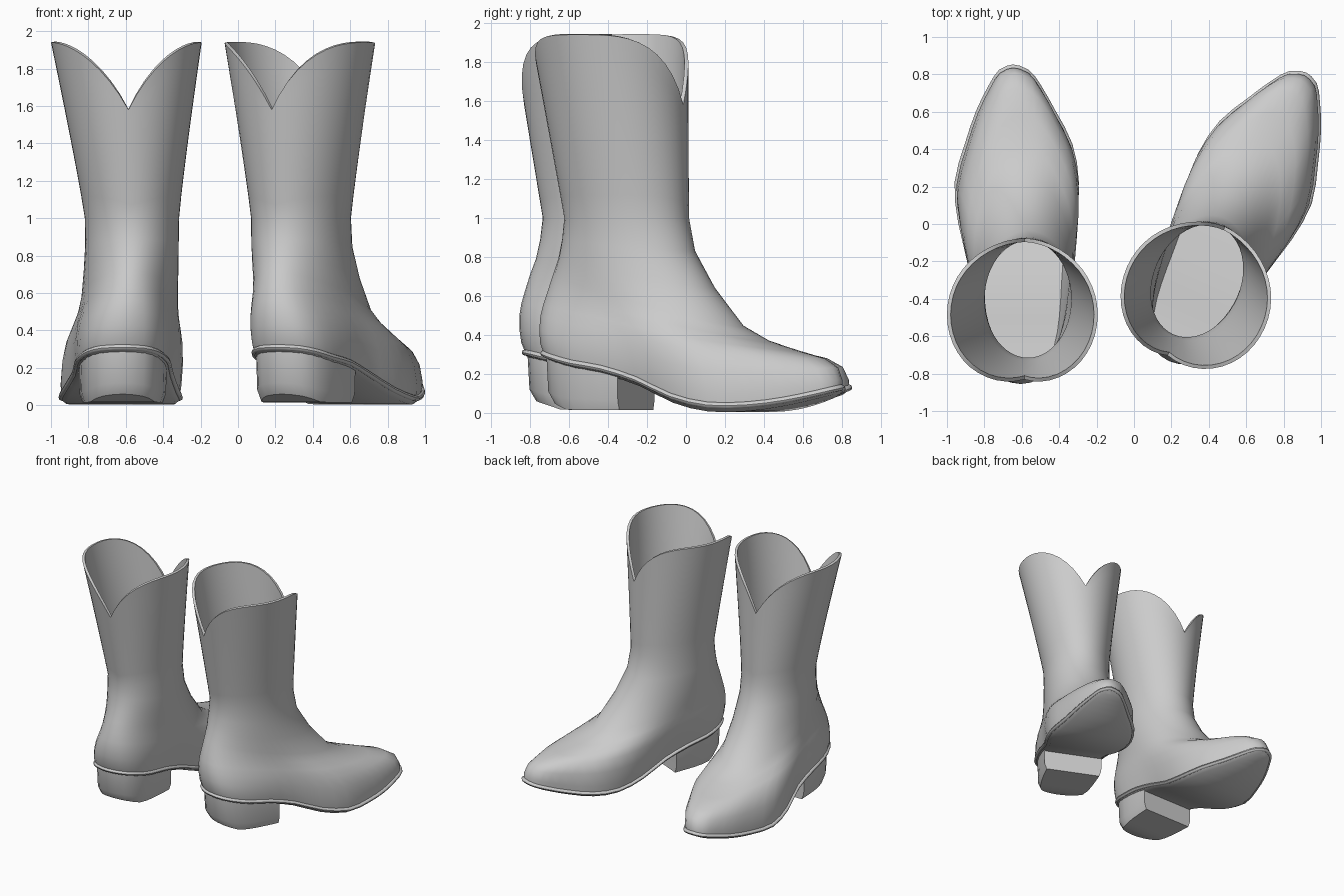
import bpy, bmesh, math

cube = bpy.data.objects.get("Cube")
if cube:
    bpy.data.objects.remove(cube)

grey = bpy.data.materials.new("plain grey")
grey.use_nodes = True
grey.diffuse_color = (0.6, 0.6, 0.6, 1)
grey.node_tree.nodes["Principled BSDF"].inputs["Base Color"].default_value = (0.6, 0.6, 0.6, 1)

SEG = 48
HEEL_END = math.radians(66)

# Sole outline, one value every 15 degrees from heel to toe
HALF = [0, .11, .185, .225, .243, .255, .295, .315, .272, .2, .132, .075, 0]
MID = [-.02, -.02, -.02, -.02, -.02, -.02, -.03, -.03, -.02, -.035, -.04, -.045, -.05]
WELT_Z = [.31, .305, .285, .255, .228, .17, .085, .04, .042, .065, .095, .118, .13]


def sample(table, a):
    """Smooth interpolation of a heel-to-toe table at angle a (0 to pi)."""
    f = a / math.pi * (len(table) - 1)
    i = min(int(f), len(table) - 2)
    u = f - i
    p0, p1, p2, p3 = (table[min(max(i + k, 0), len(table) - 1)] for k in (-1, 0, 1, 2))
    return p1 + u / 2 * (p2 - p0 + u * (2 * p0 - 5 * p1 + 4 * p2 - p3 + u * (3 * (p1 - p2) + p3 - p0)))


def lerp(a, b, t):
    return a + (b - a) * t


def angles():
    """Ring angles as (side, heel-to-toe angle)."""
    for i in range(SEG):
        a = 2 * math.pi * i / SEG
        yield (1, a) if a <= math.pi else (-1, 2 * math.pi - a)


def welt_point(side, a, grow=0.0, drop=0.0):
    t = (1 - math.cos(a)) / 2
    x = sample(MID, a) + side * (sample(HALF, a) + grow * math.sin(a))
    y = lerp(-.375 - grow, 1.285 + grow, t)
    return (x, y, sample(WELT_Z, a) - drop)


def foot_ring(back_y, back_z, front_y, front_z, width, mid, foot, sag):
    """Tilted ring blending an ellipse with the sole outline."""
    ring = []
    for side, a in angles():
        t = (1 - math.cos(a)) / 2
        half = lerp(math.sin(a) * width, sample(HALF, a) * width / .305, foot)
        x = lerp(mid, sample(MID, a), foot) + side * half
        plane = lerp(back_z, front_z, t)
        dip = sample(WELT_Z, a) - lerp(WELT_Z[0], WELT_Z[-1], t)
        ring.append((x, lerp(back_y, front_y, t), plane + sag * dip))
    return ring


def shaft_ring(f):
    """Ring of the flaring shaft, f from 0 at the ankle to 1 at the scalloped rim."""
    ring = []
    for side, a in angles():
        s = math.sin(a)
        rim = 1.58 + .36 * (1 - (1 - s) ** 1.8)
        z = lerp(1.0, rim, f)
        u = (z - 1) / .94
        width = .252 + .151 * u ** 1.1
        y = lerp(-.285 - .155 * u, .38 - .01 * u, (1 - math.cos(a)) / 2)
        ring.append((.03 * (1 - u) + side * s * width, y, z))
    return ring


def loft(name, rings, cap=False):
    """Skin a stack of closed rings, listed bottom to top; cap fills both ends."""
    bm = bmesh.new()
    rows = [[bm.verts.new(p) for p in r] for r in rings]
    n = len(rows[0])
    for lo, hi in zip(rows, rows[1:]):
        for i in range(n):
            j = (i + 1) % n
            bm.faces.new((lo[i], lo[j], hi[j], hi[i]))
    if cap:
        for row in (rows[0], rows[-1]):
            # Cross strips between the two sides of the outline
            for i in range(n // 2):
                quad = [row[i], row[i + 1], row[(n - i - 1) % n], row[(n - i) % n]]
                bm.faces.new(list(dict.fromkeys(quad)))
        bmesh.ops.recalc_face_normals(bm, faces=bm.faces)
    mesh = bpy.data.meshes.new(name)
    bm.to_mesh(mesh)
    bm.free()
    mesh.materials.append(grey)
    ob = bpy.data.objects.new(name, mesh)
    bpy.context.collection.objects.link(ob)
    return ob


def smooth(ob, angle):
    bpy.ops.object.select_all(action='DESELECT')
    ob.select_set(True)
    bpy.context.view_layer.objects.active = ob
    for mod in list(ob.modifiers):
        bpy.ops.object.modifier_apply(modifier=mod.name)
    bpy.ops.object.shade_smooth_by_angle(angle=math.radians(angle))


# Leather upper: foot, instep and shaft in one skin
foot = [
    (-.375, .31, 1.285, .13, .305, 0, 1, 1),
    (-.395, .36, 1.285, .17, .314, 0, .95, .85),
    (-.405, .43, 1.255, .235, .317, .015, .78, .55),
    (-.405, .50, 1.175, .28, .308, .02, .6, .25),
    (-.395, .56, 1.03, .315, .29, .02, .4, .1),
    (-.375, .63, .86, .36, .27, .02, .2, 0),
    (-.35, .71, .70, .44, .258, .02, .05, 0),
    (-.32, .79, .53, .64, .253, .025, 0, 0),
    (-.298, .89, .415, .83, .25, .03, 0, 0),
]
upper = loft("upper", [foot_ring(*r) for r in foot] + [shaft_ring(k / 8) for k in range(9)])
wall = upper.modifiers.new("wall", 'SOLIDIFY')
wall.thickness = .02
wall.offset = -1
smooth(upper, 50)

# Sole, gently domed underneath
sole = loft("sole", [[welt_point(s, a, g, d) for s, a in angles()]
                     for g, d in ((-.025, .033), (.002, .012), (-.005, -.01))], cap=True)
smooth(sole, 40)

# Rounded welt bead between upper and sole
bead = []
for k in range(9):
    b = -2 * math.pi * k / 8
    bead.append([welt_point(s, a, .002 + .016 * math.cos(b), .016 * math.sin(b)) for s, a in angles()])
welt = loft("welt", bead)
smooth(welt, 60)


# Stacked heel: rounded back, flat front, bottom edge lifted at the back
def heel_ring(scale, level):
    steps = [HEEL_END * k / 8 for k in range(9)]
    ring = []
    for s, a in [(1, a) for a in steps] + [(-1, a) for a in reversed(steps[1:])]:
        x, y, z = welt_point(s, a, -.012)
        lift = .015 + .05 * max(0, (-.22 - y) / .16)
        ring.append((-.02 + (x + .02) * scale, .14 + (y - .14) * scale, lerp(z - .01, lift, level)))
    return ring


heel = loft("heel", [heel_ring(.91, 1), heel_ring(.98, .75), heel_ring(1, 0)], cap=True)
smooth(heel, 40)

# Place the left boot, then mirror a turned-out right boot
for ob in (upper, sole, welt, heel):
    twin = ob.copy()
    twin.data = ob.data.copy()
    twin.name = "right_" + ob.name
    ob.name = "left_" + ob.name
    bpy.context.collection.objects.link(twin)
    bm = bmesh.new()
    bm.from_mesh(twin.data)
    bmesh.ops.scale(bm, vec=(-1, 1, 1), verts=bm.verts)
    bmesh.ops.reverse_faces(bm, faces=bm.faces)
    bm.to_mesh(twin.data)
    bm.free()
    twin.rotation_euler.z = math.radians(-24)
    twin.location = (.345, -.36, 0)
    ob.location = (-.597, -.45, 0)
